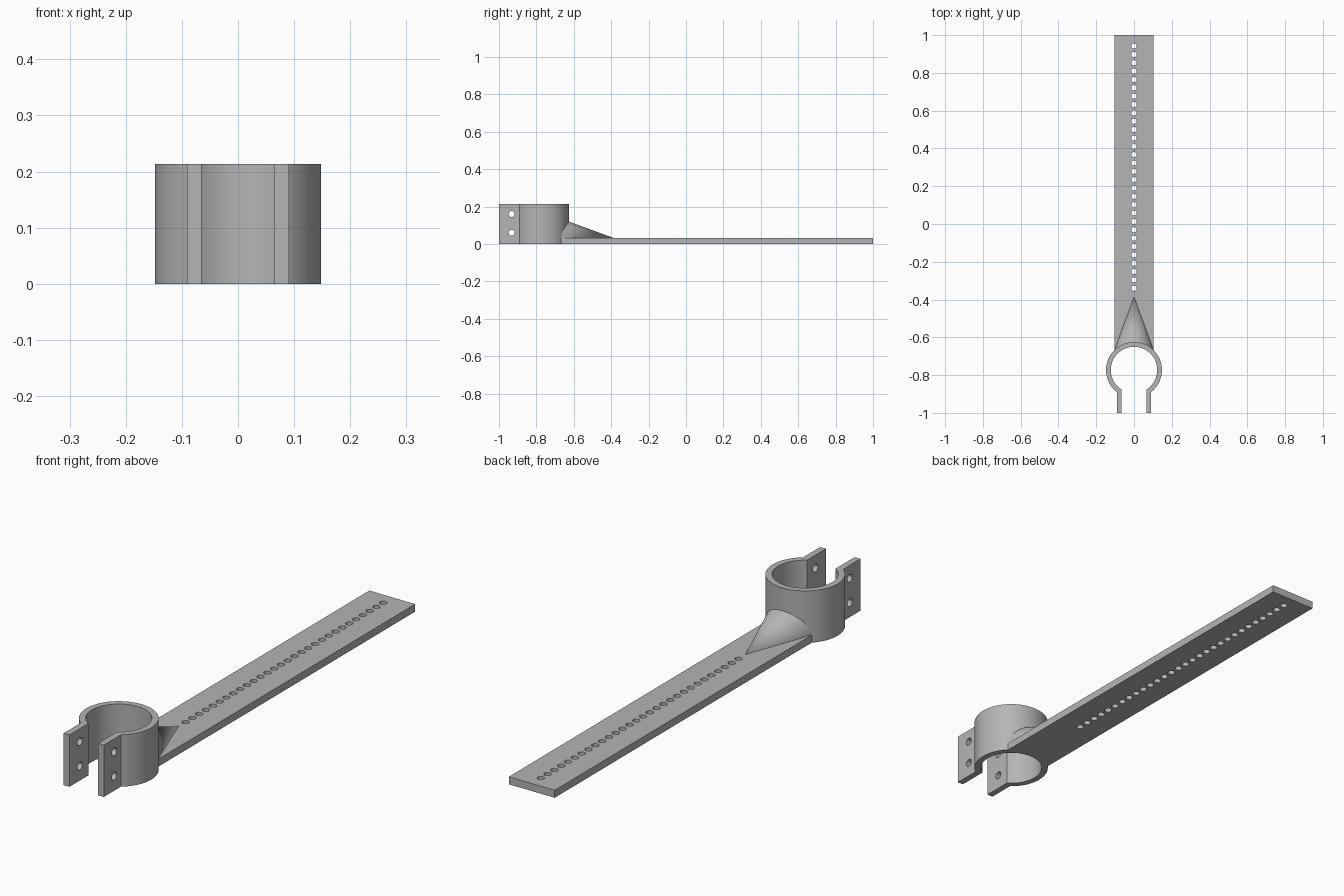
import bpy, bmesh, math
from mathutils import Matrix, Vector

if "Cube" in bpy.data.objects:
    bpy.data.objects.remove(bpy.data.objects["Cube"], do_unlink=True)

HEIGHT, THICK = 0.213, 0.031
CENTRE_Y, OUTER, INNER = -0.773, 0.148, 0.123
TAB_IN, TAB_OUT = 0.065, 0.091

grey = bpy.data.materials.new("plain grey")
grey.use_nodes = True
colour = (0.46, 0.46, 0.46, 1)
grey.diffuse_color = colour
grey.node_tree.nodes["Principled BSDF"].inputs["Base Color"].default_value = colour


def finish(name, bm):
    bmesh.ops.recalc_face_normals(bm, faces=bm.faces)
    mesh = bpy.data.meshes.new(name)
    bm.to_mesh(mesh)
    bm.free()
    mesh.materials.append(grey)
    obj = bpy.data.objects.new(name, mesh)
    bpy.context.collection.objects.link(obj)
    return obj


def activate(obj):
    bpy.ops.object.select_all(action='DESELECT')
    obj.select_set(True)
    bpy.context.view_layer.objects.active = obj


def cylinders(name, centres, radius, depth, axis='Z', sides=24):
    bm = bmesh.new()
    turn = Matrix.Rotation(math.pi / 2, 4, 'Y') if axis == 'X' else Matrix()
    for c in centres:
        bmesh.ops.create_cone(bm, cap_ends=True, segments=sides, radius1=radius,
                              radius2=radius, depth=depth,
                              matrix=Matrix.Translation(c) @ turn)
    return finish(name, bm)


def cut(obj, cutter):
    cutter.hide_render = True
    mod = obj.modifiers.new("cut", 'BOOLEAN')
    mod.operation, mod.solver, mod.object = 'DIFFERENCE', 'EXACT', cutter
    activate(obj)
    bpy.ops.object.modifier_apply(modifier=mod.name)
    bpy.data.objects.remove(cutter, do_unlink=True)


def smooth(obj):
    activate(obj)
    bpy.ops.object.shade_smooth_by_angle(angle=math.radians(30))


def arc(radius, half_gap, steps=72):
    # Open ring, from the right side of the gap round the back to the left side
    a = math.asin(half_gap / radius)
    angles = [a + (2 * math.pi - 2 * a) * i / steps for i in range(steps + 1)]
    return [(radius * math.sin(t), CENTRE_Y - radius * math.cos(t)) for t in angles]


# Clamp: open ring with two straight tabs, extruded upward
outline = ([(TAB_OUT, -1)] + arc(OUTER, TAB_OUT) + [(-TAB_OUT, -1), (-TAB_IN, -1)]
           + arc(INNER, TAB_IN)[::-1] + [(TAB_IN, -1)])
bm = bmesh.new()
base = bm.faces.new([bm.verts.new((x, y, 0)) for x, y in outline])
raised = bmesh.ops.extrude_face_region(bm, geom=[base])["geom"]
bmesh.ops.translate(bm, vec=(0, 0, HEIGHT),
                    verts=[v for v in raised if isinstance(v, bmesh.types.BMVert)])
clamp = finish("clamp", bm)
cut(clamp, cylinders("bolt_hole_cutter", [(0, -0.932, z) for z in (0.06, 0.16)],
                     0.016, 0.5, 'X'))
smooth(clamp)

# Strip: long flat bar, hollowed to meet the ring and drilled in a row
START = -0.7
bm = bmesh.new()
bmesh.ops.create_cube(bm, size=1, matrix=Matrix.Translation((0, (1 + START) / 2, THICK / 2))
                      @ Matrix.Diagonal((0.208, 1 - START, THICK, 1)))
strip = finish("strip", bm)
ring_centre = Vector((0, CENTRE_Y, 0))
cut(strip, cylinders("strip_end_cutter", [ring_centre], 0.14, 1, sides=72))
FIRST, LAST, COUNT = -0.34, 0.942, 30
row = [(0, FIRST + (LAST - FIRST) * i / (COUNT - 1), 0) for i in range(COUNT)]
cut(strip, cylinders("strip_hole_cutter", row, 0.0142, 0.5))
smooth(strip)

# Gusset: half cone lying on the strip, its wide end against the ring
APEX, WIDE = -0.385, -0.68
length = APEX - WIDE
bm = bmesh.new()
bmesh.ops.create_cone(bm, cap_ends=True, segments=96, radius1=0.367 * length, radius2=0,
                      depth=length,
                      matrix=Matrix.Translation((0, (APEX + WIDE) / 2, THICK))
                      @ Matrix.Rotation(-math.pi / 2, 4, 'X'))
bmesh.ops.remove_doubles(bm, verts=bm.verts, dist=0.0001)
bmesh.ops.bisect_plane(bm, geom=bm.verts[:] + bm.edges[:] + bm.faces[:],
                       plane_co=(0, 0, THICK - 0.008), plane_no=(0, 0, 1), clear_inner=True)
bmesh.ops.holes_fill(bm, edges=[e for e in bm.edges if e.is_boundary])
gusset = finish("gusset", bm)
cut(gusset, cylinders("gusset_end_cutter", [ring_centre], 0.14, 1, sides=72))
smooth(gusset)
